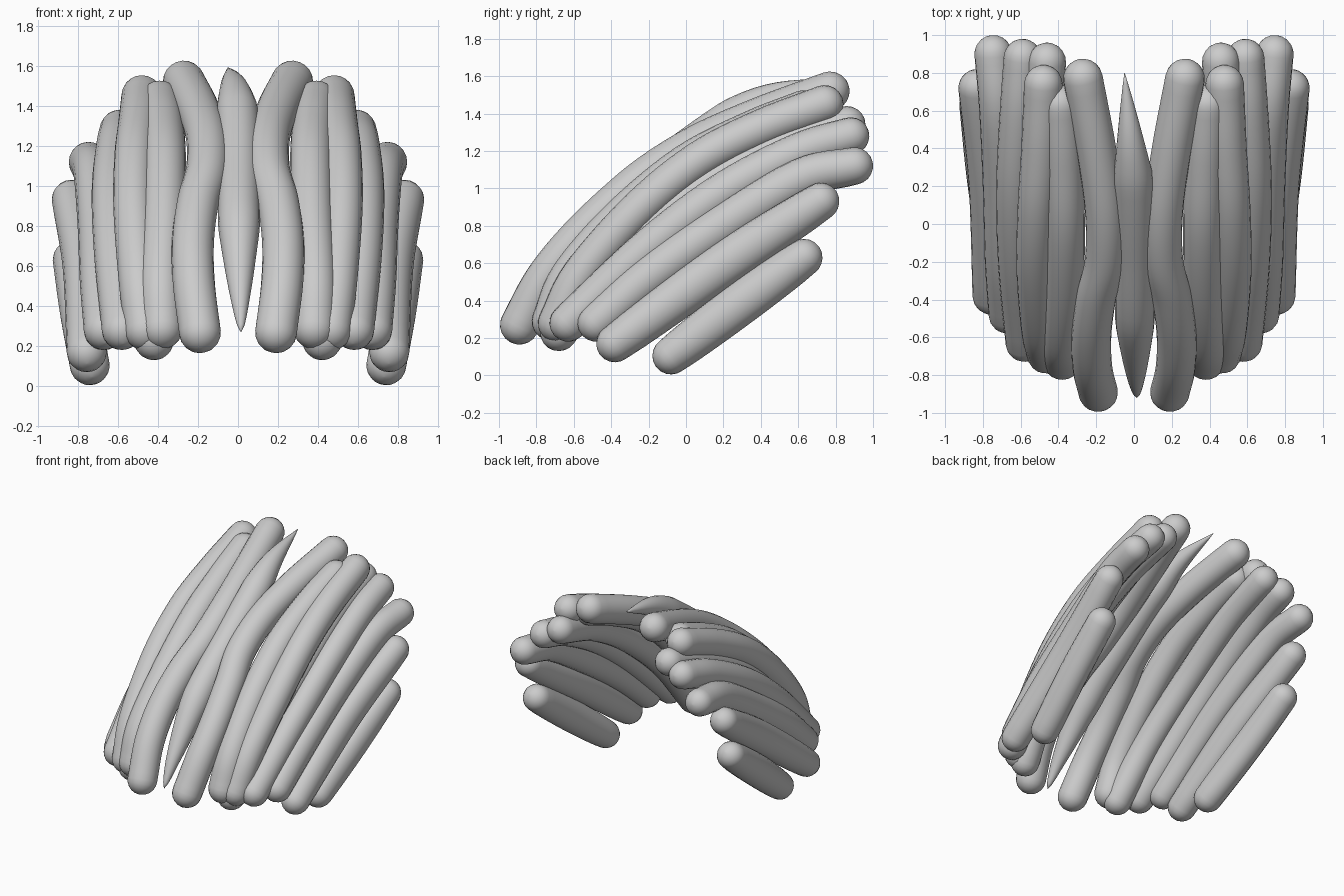
import bpy, bmesh, math
from mathutils import Vector

cube = bpy.data.objects.get("Cube")
if cube:
    bpy.data.objects.remove(cube, do_unlink=True)

GREY = (0.6, 0.6, 0.6, 1)
mat = bpy.data.materials.new("plain grey")
mat.use_nodes = True
mat.diffuse_color = GREY
mat.node_tree.nodes["Principled BSDF"].inputs["Base Color"].default_value = GREY

SIDES, STEPS, CAP = 20, 6, 5


def smooth_path(points):
    """Catmull-Rom curve through the points."""
    p = [Vector(q) for q in points]
    p = [2 * p[0] - p[1]] + p + [2 * p[-1] - p[-2]]
    out = []
    for a, b, c, d in zip(p, p[1:], p[2:], p[3:]):
        for i in range(STEPS):
            t = i / STEPS
            out.append(0.5 * (2 * b + (c - a) * t + (2 * a - 5 * b + 4 * c - d) * t * t
                              + (3 * b - a - 3 * c + d) * t ** 3))
    return out + [p[-2]]


def sweep(name, rings, mirrored):
    """Skin oval rings, each a (centre, direction, half width, half height)."""
    bm = bmesh.new()
    loops = []
    for centre, direction, width, height in rings:
        side = direction.cross(Vector((0, -0.5, 1))).normalized()
        up = side.cross(direction)
        angles = [math.tau * k / SIDES for k in range(SIDES)]
        loops.append([bm.verts.new(centre + side * width * math.cos(a) + up * height * math.sin(a))
                      for a in angles])
    for low, high in zip(loops, loops[1:]):
        for k in range(SIDES):
            n = (k + 1) % SIDES
            bm.faces.new((low[k], low[n], high[n], high[k]))
    bm.faces.new(loops[0])
    bm.faces.new(loops[-1])
    bmesh.ops.recalc_face_normals(bm, faces=bm.faces)
    mesh = bpy.data.meshes.new(name)
    bm.to_mesh(mesh)
    bm.free()
    mesh.materials.append(mat)
    mesh.shade_smooth()
    obj = bpy.data.objects.new(name, mesh)
    bpy.context.collection.objects.link(obj)
    if mirrored:
        obj.modifiers.new("Mirror", "MIRROR").use_axis[0] = True


def directions(path):
    ends = zip([path[0]] + path[:-1], path[1:] + [path[-1]])
    return [(b - a).normalized() for a, b in ends]


def strand(name, points, radius, swell=0):
    """Tube with domed ends on both sides of the model, taller mid-way by the swell."""
    path = smooth_path(points)
    dirs = directions(path)
    rings = []
    for i, (centre, direction) in enumerate(zip(path, dirs)):
        bulge = max(0, math.sin(math.pi * i / (len(path) - 1))) ** 0.7
        rings.append((centre, direction, radius, radius * (1 + swell * bulge)))

    def dome(i, sign):
        out = []
        for k in range(1, CAP + 1):
            a = math.pi / 2 * k / CAP * 0.97
            r = radius * math.cos(a)
            out.append((path[i] + sign * dirs[i] * radius * math.sin(a), dirs[i], r, r))
        return out

    sweep(name, dome(0, -1)[::-1] + rings + dome(-1, 1), True)


# Paired strands, from the middle outwards, each from the front end to the back
strand("inner_strand", [(.19, -.89, .27), (.22, -.76, .51), (.225, -.59, .72), (.2, -.39, .915),
                        (.155, -.19, 1.08), (.155, .07, 1.24), (.2, .4, 1.385), (.27, .77, 1.52)], .105)
strand("second_strand", [(.38, -.72, .29), (.385, -.62, .53), (.37, -.35, .84),
                         (.365, 0, 1.13), (.375, .35, 1.31), (.39, .63, 1.42)], .105)
strand("third_strand", [(.465, -.69, .28), (.495, -.56, .54), (.52, -.25, .89),
                        (.515, .07, 1.15), (.495, .4, 1.32), (.48, .74, 1.45)], .102)
strand("under_strand", [(.42, -.68, .23), (.47, -.4, .6), (.5, 0, .94),
                        (.48, .45, 1.2), (.46, .86, 1.34)], .1)
strand("fourth_strand", [(.58, -.63, .28), (.62, -.2, .68), (.63, .2, .98),
                         (.61, .6, 1.19), (.59, .88, 1.28)], .1, .06)
strand("fifth_strand", [(.67, -.48, .28), (.69, -.19, .53), (.7, .18, .79),
                        (.72, .61, 1.05), (.745, .9, 1.12)], .1, .1)
strand("sixth_strand", [(.755, -.38, .17), (.775, .2, .59), (.83, .72, .93)], .1, .18)
strand("outer_strand", [(.74, -.08, .105), (.79, .28, .375), (.825, .63, .63)], .1, .15)

# Middle strand, pointed at both ends and blunter at the front
middle = smooth_path([(.015, -.92, .27), (.01, -.78, .48), (.005, -.5, .81), (.005, -.15, 1.09),
                      (0, .18, 1.33), (-.02, .45, 1.49), (-.05, .8, 1.59)])
rings = []
for centre, direction in zip(middle, directions(middle)):
    front = min(1, max(0, (centre.y + .92) / .4))
    back = min(1, max(0, (.8 - centre.y) / .55))
    r = .105 * max(.01, front ** .6 * back ** .9)
    rings.append((centre, direction, r, r))
sweep("middle_strand", rings, False)
